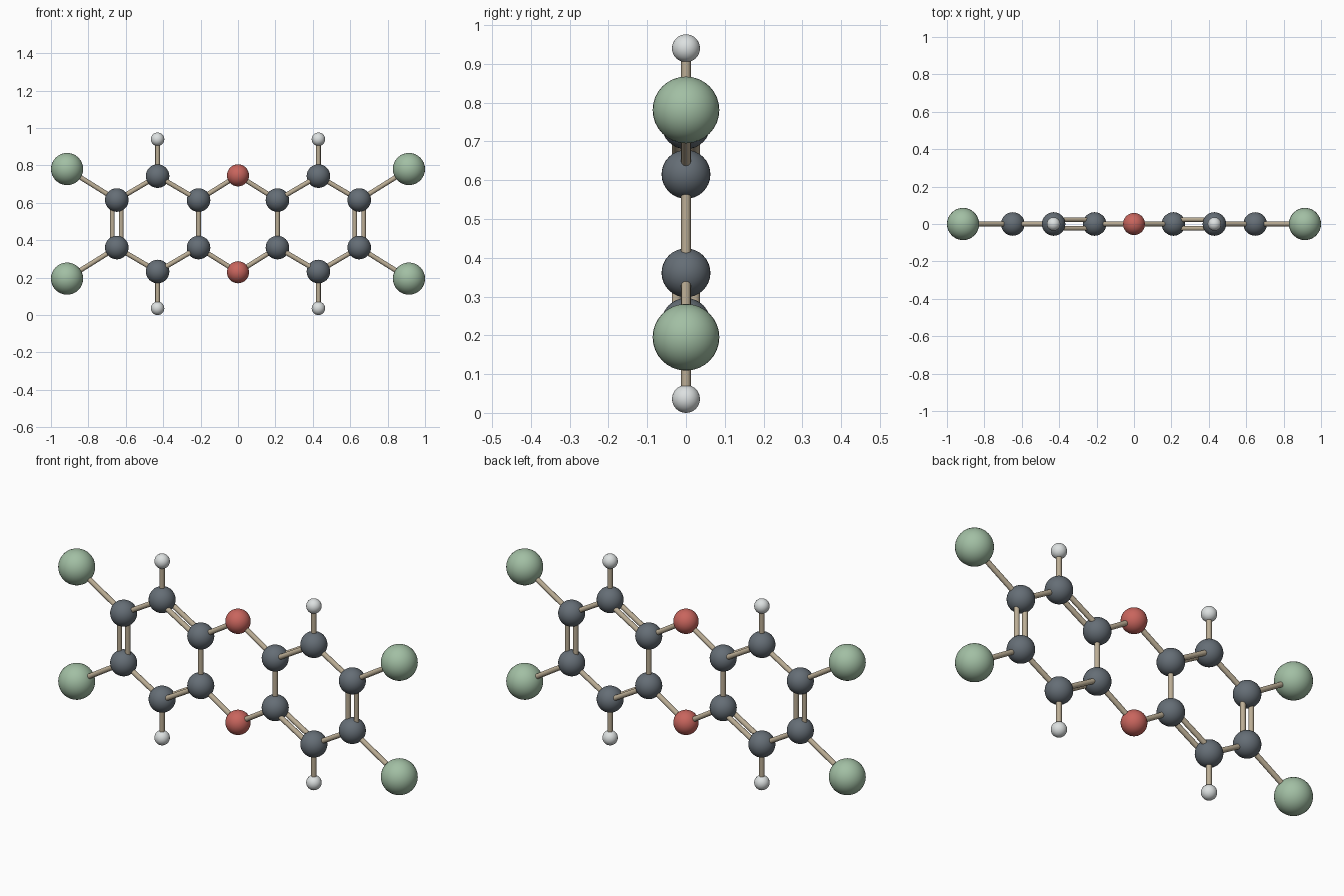
import bpy
from mathutils import Vector

cube = bpy.data.objects.get("Cube")
if cube:
    bpy.data.objects.remove(cube, do_unlink=True)

MID_Z = 0.488      # height of the horizontal symmetry plane
BOND_R = 0.0125
SPLIT = 0.0235     # half spacing of the double bonds


def material(name, rgb):
    mat = bpy.data.materials.new(name)
    mat.use_nodes = True
    mat.diffuse_color = (*rgb, 1)
    mat.node_tree.nodes["Principled BSDF"].inputs["Base Color"].default_value = (*rgb, 1)
    return mat


GREEN = material("pale_green", (0.36, 0.52, 0.37))
GREY = material("slate_grey", (0.13, 0.155, 0.18))
RED = material("coral_red", (0.58, 0.13, 0.11))
WHITE = material("off_white", (0.72, 0.75, 0.75))
TAN = material("tan", (0.50, 0.42, 0.30))


def finish(name, mat):
    obj = bpy.context.object
    obj.name = name
    obj.data.materials.append(mat)
    bpy.ops.object.shade_smooth_by_angle()


def ball(name, pos, radius, mat):
    bpy.ops.mesh.primitive_uv_sphere_add(segments=32, ring_count=16,
                                         radius=radius, location=pos)
    finish(name, mat)


def rod(name, a, b):
    axis = b - a
    bpy.ops.mesh.primitive_cylinder_add(vertices=16, radius=BOND_R,
                                        depth=axis.length, location=(a + b) / 2)
    bpy.context.object.rotation_euler = axis.to_track_quat('Z', 'Y').to_euler()
    finish(name, TAN)


def double_rod(name, a, b, offset):
    rod(name + "_a", a + offset, b + offset)
    rod(name + "_b", a - offset, b - offset)


def point(x, h):
    return Vector((x, 0, MID_Z + h))


# Each quarter: ring balls, outer balls and the rods that join them
for v, vert in ((1, "top"), (-1, "bottom")):
    bridge = point(0, 0.259 * v)
    ball("bridge_ball_" + vert, bridge, 0.059, RED)
    for s, side in ((1, "left"), (-1, "right")):
        tag = f"_{vert}_{side}"
        inner = point(0.211 * s, 0.127 * v)
        peak = point(0.43 * s, 0.255 * v)
        outer = point(0.648 * s, 0.127 * v)
        tip = point(0.43 * s, 0.452 * v)
        corner = point(0.914 * s, 0.293 * v)
        for part, pos in (("inner", inner), ("peak", peak), ("outer", outer)):
            ball(part + "_ball" + tag, pos, 0.063, GREY)
        ball("tip_ball" + tag, tip, 0.036, WHITE)
        ball("corner_ball" + tag, corner, 0.086, GREEN)
        rod("bridge_rod" + tag, bridge, inner)
        double_rod("inner_double_rod" + tag, inner, peak, Vector((0, SPLIT, 0)))
        rod("peak_rod" + tag, peak, outer)
        rod("tip_rod" + tag, peak, tip)
        rod("corner_rod" + tag, outer, corner)

# Upright rods joining the top and bottom halves
for s, side in ((1, "left"), (-1, "right")):
    rod("inner_upright_" + side, point(0.211 * s, -0.127), point(0.211 * s, 0.127))
    double_rod("outer_upright_" + side, point(0.648 * s, -0.127),
               point(0.648 * s, 0.127), Vector((SPLIT, 0, 0)))
